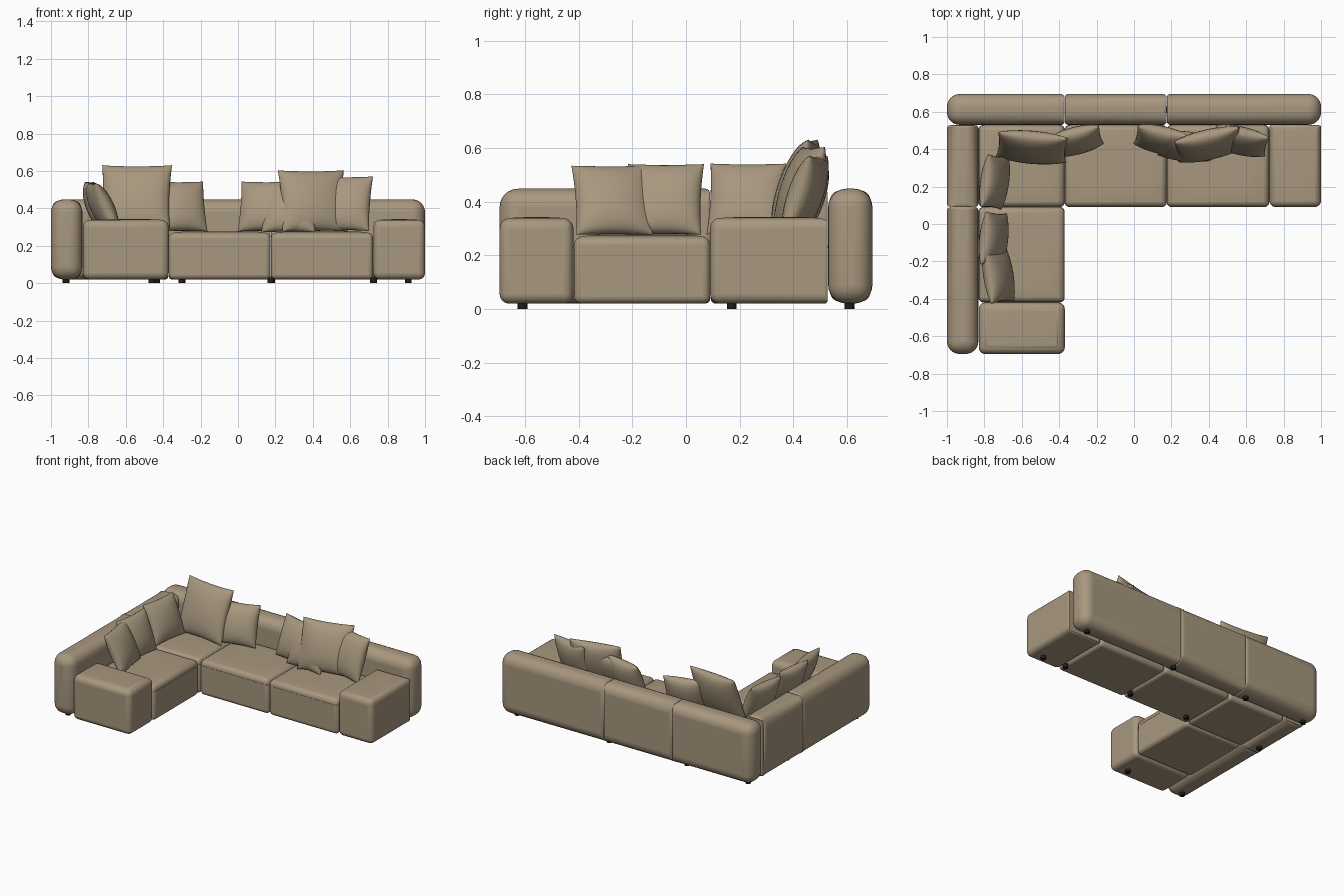
import bpy, bmesh, math
from mathutils import Matrix, Vector

if "Cube" in bpy.data.objects:
    bpy.data.objects.remove(bpy.data.objects["Cube"])


def material(name, rgb):
    m = bpy.data.materials.new(name)
    m.use_nodes = True
    m.diffuse_color = (*rgb, 1)
    bsdf = next(n for n in m.node_tree.nodes if n.type == 'BSDF_PRINCIPLED')
    bsdf.inputs["Base Color"].default_value = (*rgb, 1)
    return m


FABRIC = material("tan fabric", (0.39, 0.31, 0.21))
BLACK = material("black plastic", (0.012, 0.012, 0.012))
AXES = {"x": 0, "y": 1, "z": 2}


def add_object(name, bm, mat, matrix=None):
    bmesh.ops.recalc_face_normals(bm, faces=bm.faces[:])
    mesh = bpy.data.meshes.new(name)
    bm.to_mesh(mesh)
    bm.free()
    mesh.materials.append(mat)
    obj = bpy.data.objects.new(name, mesh)
    bpy.context.collection.objects.link(obj)
    if matrix:
        obj.matrix_world = matrix
    return obj


def smooth(obj, angle=40):
    bpy.ops.object.select_all(action='DESELECT')
    obj.select_set(True)
    bpy.context.view_layer.objects.active = obj
    bpy.ops.object.shade_smooth_by_angle(angle=math.radians(angle))


def block(name, xs, ys, zs, radius, tight=(), crown=0, only_upright=False):
    """Upholstered box; edges around faces listed in tight stay crisp."""
    bm = bmesh.new()
    bmesh.ops.create_cube(bm, size=1)
    for v in bm.verts:
        v.co = [lo + (c + 0.5) * (hi - lo) for c, (lo, hi) in zip(v.co, (xs, ys, zs))]
    bm.normal_update()
    weight = bm.edges.layers.float.new("bevel_weight_edge")

    def is_tight(face):
        return any(face.normal[AXES[t[1]]] * (1 if t[0] == "+" else -1) > 0.9 for t in tight)

    for e in bm.edges:
        crisp = any(is_tight(f) for f in e.link_faces)
        e[weight] = min(1, 0.018 / radius) if crisp else 1
        if only_upright and abs((e.verts[0].co - e.verts[1].co).normalized().z) < 0.9:
            e[weight] = 0
    # Softly domed top
    if crown:
        top = [f for f in bm.faces if f.normal.z > 0.9]
        bmesh.ops.inset_region(bm, faces=top, thickness=0.1)
        for v in top[0].verts:
            v.co.z += crown
    obj = add_object(name, bm, FABRIC)
    mod = obj.modifiers.new("soft_edges", 'BEVEL')
    mod.width = radius
    mod.segments = 6
    mod.limit_method = 'WEIGHT'
    smooth(obj)
    return obj


def seam(name, xs, ys, z, radius):
    """Fine raised stitching band around a block."""
    grow = 0.0015
    block(name, (xs[0] - grow, xs[1] + grow), (ys[0] - grow, ys[1] + grow),
          (z - 0.002, z + 0.002), radius, only_upright=True)


def pillow(name, centre, width, height, lean, yaw, depth=0.12):
    """Square cushion with a full middle, thin rim and pointed corners."""
    bm = bmesh.new()
    for side in (-1, 1):
        made = bmesh.ops.create_grid(bm, x_segments=16, y_segments=16, size=1)
        for v in made["verts"]:
            # Finer rows towards the rim
            u, w = (math.sin(c * math.pi / 2) for c in v.co.xy)
            fill = max(0, (1 - u * u) * (1 - w * w)) ** 0.45
            x = u * (1 - 0.05 * (1 - w * w) * abs(u))
            z = w * (1 - 0.05 * (1 - u * u) * abs(w))
            v.co = (x * width / 2, side * fill * depth / 2, z * height / 2)
    bmesh.ops.remove_doubles(bm, verts=bm.verts[:], dist=0.0001)
    turn = (Matrix.Translation(Vector(centre))
            @ Matrix.Rotation(math.radians(yaw), 4, 'Z')
            @ Matrix.Rotation(math.radians(-lean), 4, 'X'))
    smooth(add_object(name, bm, FABRIC, turn), 60)


# Backrests along the rear and the wing
REAR, SIDE, BACK_Z = (0.53, 0.695), (-1, -0.832), (0.02, 0.448)
block("rear_back_corner", (-1, -0.372), REAR, BACK_Z, 0.068, ("+x",))
block("rear_back_middle", (-0.37, 0.174), REAR, BACK_Z, 0.068, ("-x", "+x"))
block("rear_back_end", (0.176, 1), REAR, BACK_Z, 0.068, ("-x",))
block("wing_back_inner", SIDE, (0.092, 0.528), BACK_Z, 0.068, ("-y", "+y"))
block("wing_back_outer", SIDE, (-0.695, 0.09), BACK_Z, 0.068, ("+y",))

# Seats
SEATS = {
    "corner_seat": ((-0.83, -0.372), (0.092, 0.528)),
    "middle_seat": ((-0.37, 0.174), (0.092, 0.528)),
    "end_seat": ((0.176, 0.722), (0.092, 0.528)),
    "wing_seat": ((-0.83, -0.372), (-0.418, 0.09)),
}
for name, (xs, ys) in SEATS.items():
    block(name, xs, ys, (0.02, 0.265), 0.027, crown=0.012)
    seam(name + "_seam", xs, ys, 0.23, 0.027)

# Low chunky armrests
ARM_Z = (0.02, 0.335)
ARMS = {
    "end_arm": ((0.724, 1), (0.09, 0.528), ("+y",)),
    "wing_arm": ((-0.83, -0.37), (-0.695, -0.42), ()),
}
for name, (xs, ys, tight) in ARMS.items():
    block(name, xs, ys, ARM_Z, 0.06, tight, crown=0.007)

# Loose pillows on the rear row: centre, width, height, lean, yaw
pillow("corner_pillow_large", (-0.545, 0.41, 0.455), 0.375, 0.375, 20, -5, 0.13)
pillow("corner_pillow_small", (-0.31, 0.445, 0.41), 0.28, 0.285, 20, 14)
pillow("end_pillow_back", (0.145, 0.45, 0.41), 0.28, 0.285, 20, -12)
pillow("end_pillow_front", (0.275, 0.415, 0.405), 0.29, 0.29, 24, -6)
pillow("end_pillow_large", (0.4, 0.425, 0.44), 0.36, 0.345, 18, 13, 0.13)
pillow("end_pillow_side", (0.57, 0.445, 0.425), 0.29, 0.31, 19, -13)

# Loose pillows on the wing
pillow("wing_pillow_front", (-0.725, -0.275, 0.405), 0.29, 0.285, 25, 99)
pillow("wing_pillow_middle", (-0.75, -0.08, 0.408), 0.285, 0.285, 22, 84)
pillow("wing_pillow_rear", (-0.745, 0.225, 0.41), 0.285, 0.285, 22, 82)

# Feet
FEET = [(x, 0.61) for x in (-0.92, -0.435, 0.18, 0.91)]
FEET += [(x, 0.17) for x in (-0.92, -0.3, 0.175, 0.725, 0.91)]
FEET += [(-0.92, -0.61), (-0.46, -0.61)]
for i, (x, y) in enumerate(FEET):
    bm = bmesh.new()
    bmesh.ops.create_cone(bm, cap_ends=True, segments=16, radius1=0.018,
                          radius2=0.018, depth=0.03)
    smooth(add_object(f"foot_{i + 1}", bm, BLACK, Matrix.Translation((x, y, 0.015))))
